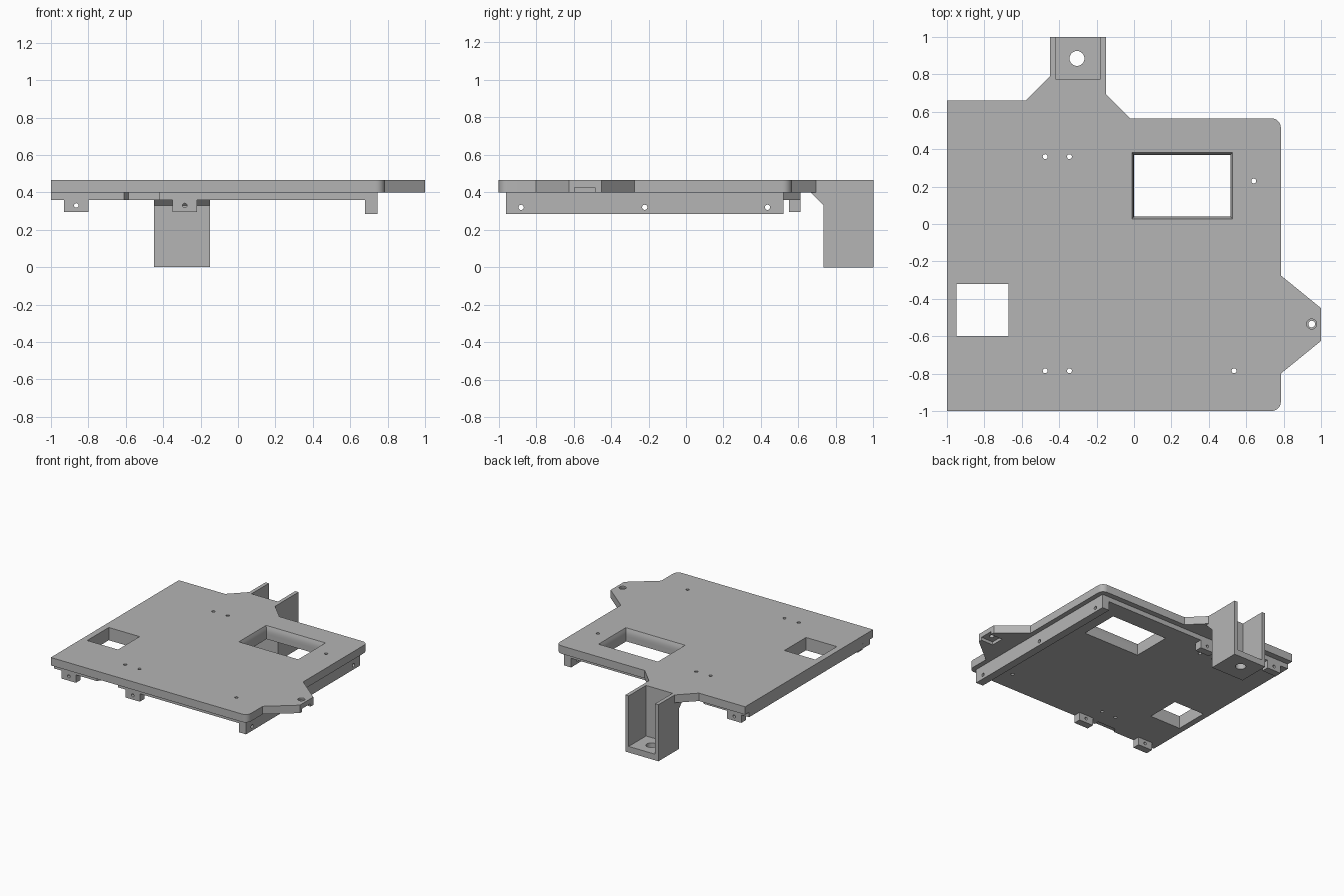
import bpy, bmesh, math
from mathutils import Vector

if "Cube" in bpy.data.objects:
    bpy.data.objects.remove(bpy.data.objects["Cube"], do_unlink=True)

GREY = (0.46, 0.46, 0.46, 1)
mat = bpy.data.materials.new("plain grey")
mat.use_nodes = True
mat.diffuse_color = GREY
mat.node_tree.nodes["Principled BSDF"].inputs["Base Color"].default_value = GREY

TOP, MID, LOW = 0.465, 0.40, 0.36


def finish(name, bm):
    bmesh.ops.recalc_face_normals(bm, faces=bm.faces)
    mesh = bpy.data.meshes.new(name)
    bm.to_mesh(mesh)
    bm.free()
    mesh.materials.append(mat)
    obj = bpy.data.objects.new(name, mesh)
    bpy.context.collection.objects.link(obj)
    return obj


def extrude(name, points, offset):
    """Solid made by sweeping a closed 3D outline along an offset."""
    bm = bmesh.new()
    face = bm.faces.new([bm.verts.new(p) for p in points])
    ext = bmesh.ops.extrude_face_region(bm, geom=[face])
    verts = [v for v in ext["geom"] if isinstance(v, bmesh.types.BMVert)]
    bmesh.ops.translate(bm, verts=verts, vec=offset)
    return finish(name, bm)


def slab(name, outline, z0, z1):
    return extrude(name, [(x, y, z0) for x, y in outline], (0, 0, z1 - z0))


def box(name, x0, x1, y0, y1, z0, z1):
    return slab(name, [(x0, y0), (x1, y0), (x1, y1), (x0, y1)], z0, z1)


def drill(center, radius, length, axis="Z"):
    """Round cutter centred on a point."""
    bm = bmesh.new()
    bmesh.ops.create_cone(bm, cap_ends=True, segments=24, radius1=radius,
                          radius2=radius, depth=length)
    rot = Vector((0, 0, 1)).rotation_difference(
        Vector([float(a == axis) for a in "XYZ"])).to_matrix()
    bmesh.ops.rotate(bm, verts=bm.verts, matrix=rot)
    bmesh.ops.translate(bm, verts=bm.verts, vec=center)
    return finish("cutter", bm)


def cut(targets, cutters):
    for obj in targets:
        bpy.context.view_layer.objects.active = obj
        for c in cutters:
            mod = obj.modifiers.new("cut", "BOOLEAN")
            mod.operation, mod.solver, mod.object = "DIFFERENCE", "EXACT", c
            bpy.ops.object.modifier_apply(modifier=mod.name)
    for c in cutters:
        bpy.data.objects.remove(c, do_unlink=True)


def arc(cx, cy, r, start, steps=8):
    return [(cx + r * math.cos(start + i * math.pi / 2 / steps),
             cy + r * math.sin(start + i * math.pi / 2 / steps))
            for i in range(steps + 1)]


# Top plate with pointed side ear and rear neck
outline = [(-1, -1)] + arc(0.735, -0.95, 0.05, -math.pi / 2)
outline += [(0.785, -0.8), (1, -0.625), (1, -0.45), (0.785, -0.275)]
outline += arc(0.735, 0.515, 0.05, 0)
outline += [(-0.02, 0.565), (-0.15, 0.695), (-0.15, 1), (-0.45, 1),
            (-0.45, 0.79), (-0.58, 0.66), (-1, 0.66)]
plate = slab("top_plate", outline, MID, TOP)

# Lower layer with a shallow front notch and a stepped back edge
lower = slab("lower_layer", [
    (-1, -0.96), (-0.61, -0.96), (-0.585, -0.92), (-0.42, -0.92),
    (-0.42, -0.96), (0.68, -0.96), (0.68, 0.52), (-0.5, 0.52),
    (-0.59, 0.61), (-1, 0.61)], LOW, MID)

# Large window with eased top edges, small square window, screw holes
window = box("cutter", 0, 0.515, 0.04, 0.37, LOW - 0.05, TOP + 0.05)
bm = bmesh.new()
rings = []
for grow, z in ((0, MID + 0.02), (0.004, TOP - 0.02),
                (0.012, TOP), (0.012, TOP + 0.05)):
    rings.append([bm.verts.new(p) for p in (
        (-grow, 0.04 - grow, z), (0.515 + grow, 0.04 - grow, z),
        (0.515 + grow, 0.37 + grow, z), (-grow, 0.37 + grow, z))])
for a, b in zip(rings, rings[1:]):
    for i in range(4):
        j = (i + 1) % 4
        bm.faces.new((a[i], a[j], b[j], b[i]))
bm.faces.new(rings[0])
bm.faces.new(rings[-1])
easing = finish("cutter", bm)
square = box("cutter", -0.95, -0.67, -0.6, -0.32, LOW - 0.05, TOP + 0.05)
screws = [drill((x, y, MID), 0.013, 0.3) for x, y in (
    (-0.475, 0.36), (-0.345, 0.36), (0.64, 0.23),
    (-0.475, -0.785), (-0.345, -0.785), (0.535, -0.785))]
cut([plate, lower], [window, easing, square] + screws)

# Ear hole with countersink and a nut slot underneath
cut([plate], [drill((0.95, -0.535, MID), 0.018, 0.3),
              drill((0.95, -0.535, TOP), 0.027, 0.03),
              box("cutter", 0.89, 1.05, -0.595, -0.485, MID - 0.05, 0.425)])

# Side rail with cross holes
rail = box("side_rail", 0.68, 0.745, -0.96, 0.52, 0.285, MID)
cut([rail], [drill((0.71, y, 0.32), 0.014, 0.3, "X")
             for y in (-0.88, -0.22, 0.435)])

# Drilled mounting tabs along front and back
for name, x, y in (("front_tab_right", -0.865, -0.93),
                   ("front_tab_middle", -0.285, -0.93),
                   ("back_tab_right", -0.865, 0.58),
                   ("back_tab_middle", -0.285, 0.49)):
    tab = box(name, x - 0.065, x + 0.065, y - 0.03, y + 0.03, 0.295, LOW)
    cut([tab], [drill((x, y, 0.33), 0.012, 0.2, "Y")])

# Rear post: chamfered bracket, hollow and open to the back
side = [(0.665, MID), (0.735, 0.33), (0.735, 0), (1, 0), (1, MID)]
post = extrude("rear_post", [(-0.45, y, z) for y, z in side], (0.3, 0, 0))
cut([post, plate], [box("cutter", -0.42, -0.18, 0.775, 1.1, 0.05, TOP + 0.1)])
cut([post], [drill((-0.305, 0.885, 0), 0.04, 0.3)])

# Smooth the round walls, keep edges sharp
for obj in bpy.context.scene.objects:
    if obj.type == "MESH" and mat.name in obj.data.materials:
        bpy.ops.object.select_all(action="DESELECT")
        obj.select_set(True)
        bpy.context.view_layer.objects.active = obj
        bpy.ops.object.shade_smooth_by_angle(angle=math.radians(30))
